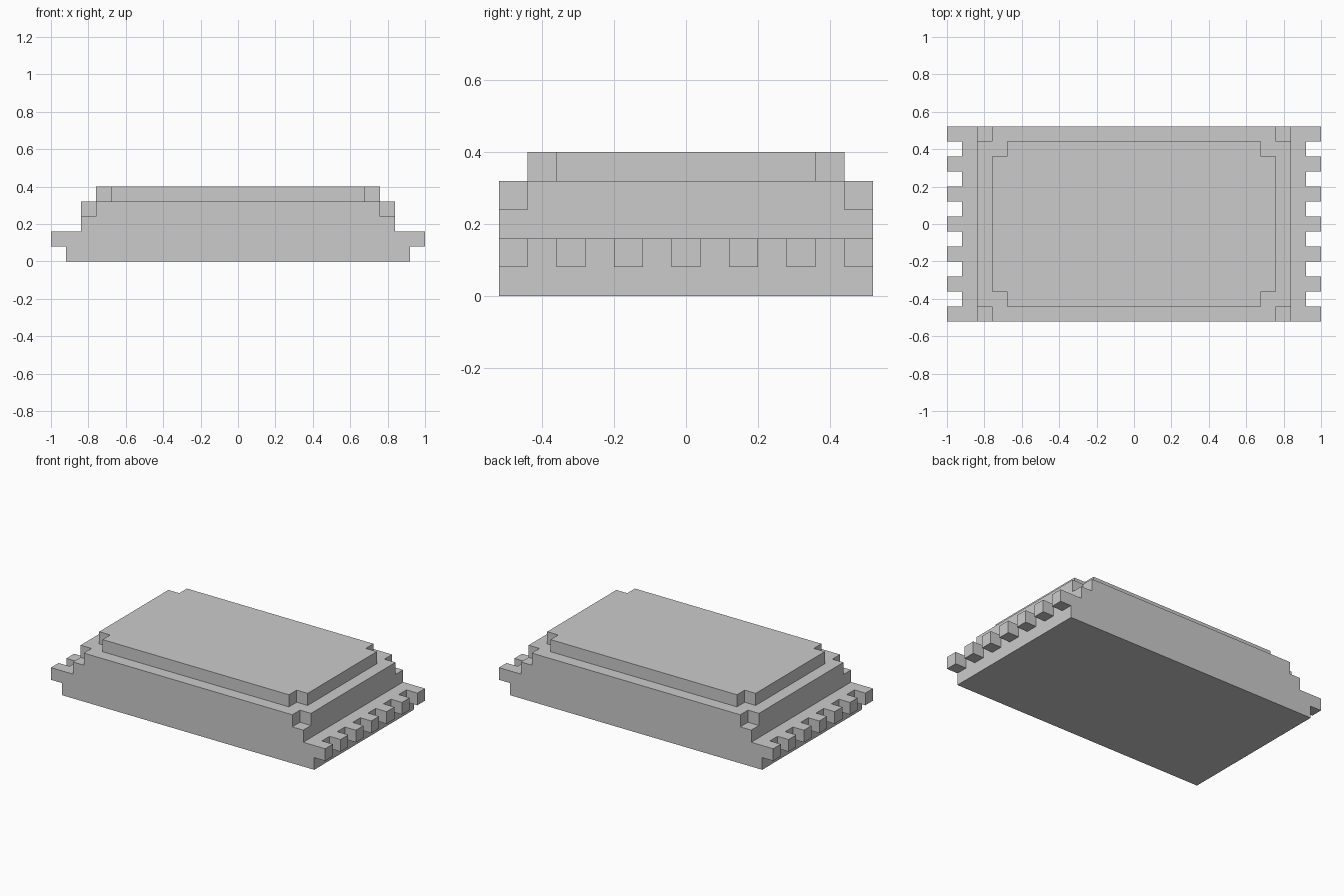
import bpy, bmesh
from mathutils import Vector

if "Cube" in bpy.data.objects:
    bpy.data.objects.remove(bpy.data.objects["Cube"])

U = 0.08  # step size that every part is a multiple of


def make_object(name, bm):
    bmesh.ops.recalc_face_normals(bm, faces=bm.faces[:])
    mesh = bpy.data.meshes.new(name)
    bm.to_mesh(mesh)
    bm.free()
    obj = bpy.data.objects.new(name, mesh)
    bpy.context.collection.objects.link(obj)
    return obj


def prism(name, points, direction):
    bm = bmesh.new()
    face = bm.faces.new([bm.verts.new(p) for p in points])
    ext = bmesh.ops.extrude_face_region(bm, geom=[face], use_keep_orig=True)
    moved = [g for g in ext["geom"] if isinstance(g, bmesh.types.BMVert)]
    bmesh.ops.translate(bm, verts=moved, vec=Vector(direction))
    return make_object(name, bm)


def boxes(name, bounds):
    bm = bmesh.new()
    for lo, hi in bounds:
        lo, hi = Vector(lo), Vector(hi)
        verts = bmesh.ops.create_cube(bm, size=1)["verts"]
        bmesh.ops.scale(bm, verts=verts, vec=hi - lo)
        bmesh.ops.translate(bm, verts=verts, vec=(lo + hi) / 2)
    return make_object(name, bm)


# Stepped body: front profile run from front to back
half = [(0.92, 0), (0.92, 0.16), (0.84, 0.16), (0.84, 0.32)]
profile = half + [(-x, z) for x, z in reversed(half)]
body = prism("body", [(x, -0.52, z) for x, z in profile], (0, 1.04, 0))

# Square notches in the four upper corners of the body
corners = []
for sx in (-1, 1):
    for sy in (-1, 1):
        xs, ys = sorted((sx * 0.76, sx * 1.1)), sorted((sy * 0.44, sy * 0.7))
        corners.append(((xs[0], ys[0], 0.24), (xs[1], ys[1], 0.5)))
cutter = boxes("corner_cutter", corners)
cutter.hide_render = True
cutter.hide_set(True)
cut = body.modifiers.new("corner_notches", "BOOLEAN")
cut.operation = "DIFFERENCE"
cut.solver = "EXACT"
cut.object = cutter

# Top plate with notched corners
quarter = [(0.76, 0.36), (0.68, 0.36), (0.68, 0.44)]
right = [(x, -y) for x, y in reversed(quarter)] + quarter
outline = right + [(-x, y) for x, y in reversed(right)]
prism("top_plate", [(x, y, 0.32) for x, y in outline], (0, 0, U))

# Rows of seven teeth along both ends
for side, name in ((-1, "left_teeth"), (1, "right_teeth")):
    x0, x1 = sorted((side * 0.92, side * 1.0))
    boxes(name, [((x0, y, U), (x1, y + U, 2 * U))
                 for y in (-0.52 + 2 * U * i for i in range(7))])
